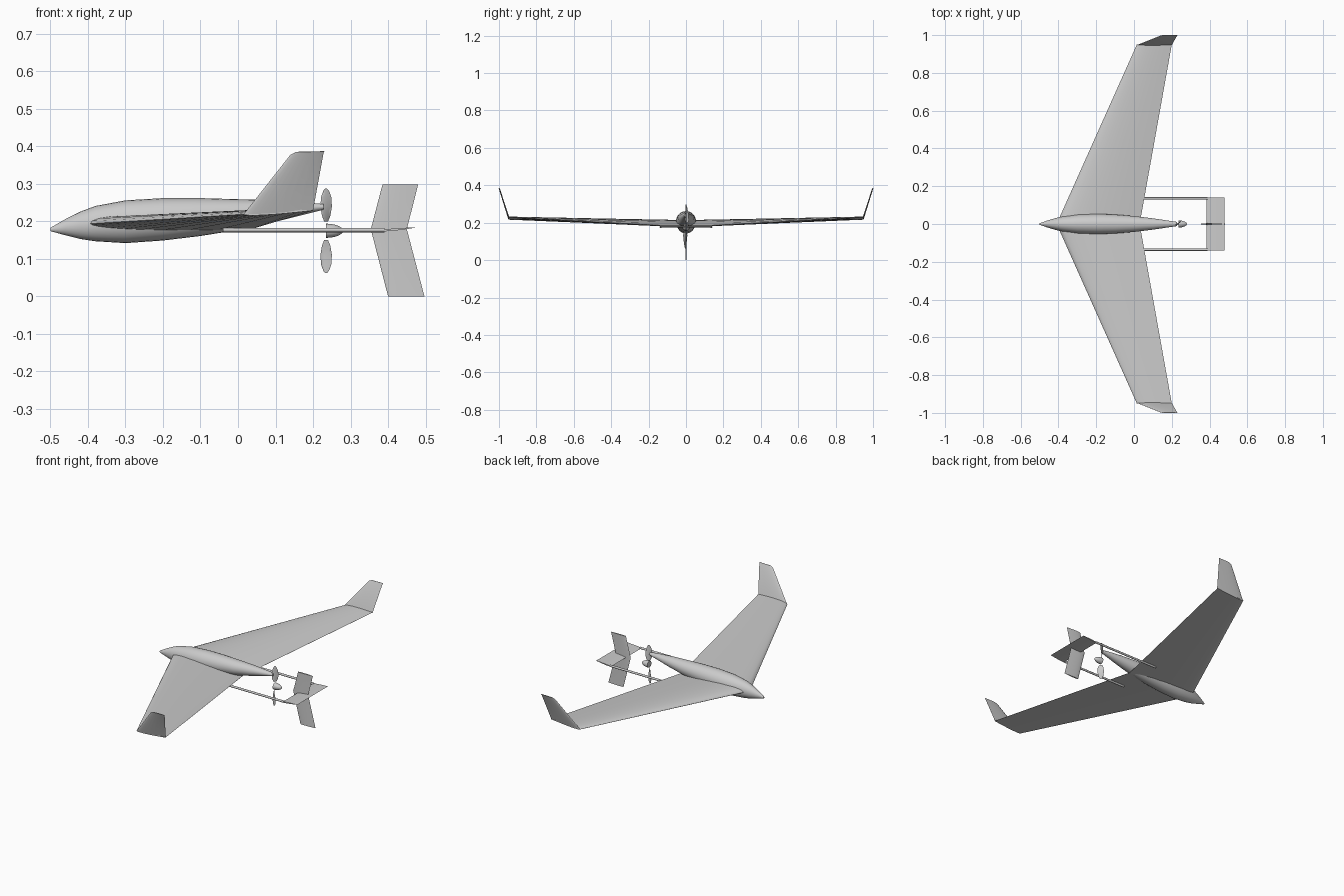
import bpy, bmesh, math
from mathutils import Vector

if "Cube" in bpy.data.objects:
    bpy.data.objects.remove(bpy.data.objects["Cube"])

grey = bpy.data.materials.new("plain grey")
grey.use_nodes = True
colour = (0.6, 0.6, 0.6, 1)
grey.diffuse_color = colour
grey.node_tree.nodes["Principled BSDF"].inputs["Base Color"].default_value = colour


def loft(name, rings, angle=35):
    """Skin a row of equal cross-sections and cap both ends."""
    bm = bmesh.new()
    rows = [[bm.verts.new(p) for p in ring] for ring in rings]
    n = len(rows[0])
    for a, b in zip(rows, rows[1:]):
        for i in range(n):
            j = (i + 1) % n
            bm.faces.new((a[i], a[j], b[j], b[i]))
    bm.faces.new(rows[0])
    bm.faces.new(rows[-1])
    bmesh.ops.recalc_face_normals(bm, faces=bm.faces)
    mesh = bpy.data.meshes.new(name)
    bm.to_mesh(mesh)
    bm.free()
    mesh.materials.append(grey)
    obj = bpy.data.objects.new(name, mesh)
    bpy.context.collection.objects.link(obj)
    bpy.ops.object.select_all(action="DESELECT")
    obj.select_set(True)
    bpy.context.view_layer.objects.active = obj
    bpy.ops.object.shade_smooth_by_angle(angle=math.radians(angle))
    return obj


def oval(x, y, z, ry, rz, n=24):
    """Cross-section of a body lying along x."""
    turn = [2 * math.pi * i / n for i in range(n)]
    return [Vector((x, y + ry * math.cos(t), z + rz * math.sin(t))) for t in turn]


def airfoil(lead, trail, normal, up, down, steps=9):
    """Closed section from leading to trailing edge, with upper and lower bulge."""
    lead, trail, normal = Vector(lead), Vector(trail), Vector(normal).normalized()
    fracs = [(i / steps) ** 2 for i in range(steps + 1)]

    def bulge(f):
        return 2.6 * (0.2969 * math.sqrt(f) - 0.126 * f - 0.3516 * f ** 2
                      + 0.2843 * f ** 3 - 0.1015 * f ** 4) / 0.26
    top = [lead.lerp(trail, f) + normal * up * bulge(f) for f in fracs]
    low = [lead.lerp(trail, f) - normal * down * bulge(f) for f in fracs[1:]]
    return top + low[::-1]


# Fuselage: x, bottom, top, half width
body = [(-0.5, 0.174, 0.183, 0.004), (-0.46, 0.163, 0.206, 0.018),
        (-0.42, 0.153, 0.226, 0.03), (-0.38, 0.147, 0.241, 0.04),
        (-0.3, 0.142, 0.256, 0.051), (-0.2, 0.149, 0.262, 0.054),
        (-0.1, 0.161, 0.262, 0.05), (0, 0.177, 0.259, 0.042),
        (0.1, 0.199, 0.256, 0.03), (0.18, 0.219, 0.251, 0.018),
        (0.228, 0.231, 0.246, 0.011)]
loft("fuselage", [oval(x, 0, (a + b) / 2, w, (b - a) / 2) for x, a, b, w in body])

for side, s in (("left", 1), ("right", -1)):
    # Swept wing with slight dihedral
    loft(side + "_wing", [
        airfoil((-0.41, 0, 0.193), (0.03, 0, 0.178), (0, 0, 1), 0.025, 0.012),
        airfoil((0.015, s * 0.95, 0.219), (0.2, s * 0.95, 0.229), (0, 0, 1), 0.01, 0.005)])
    # Upturned winglet
    out = (0, -s * 0.16, 0.05)
    loft(side + "_winglet", [
        airfoil((0.015, s * 0.947, 0.219), (0.2, s * 0.947, 0.229), out, 0.004, 0.004),
        airfoil((0.14, s * 0.997, 0.378), (0.228, s * 0.997, 0.382), out, 0.003, 0.003),
        airfoil((0.155, s, 0.385), (0.23, s, 0.387), out, 0.002, 0.002)])
    # Boom carrying the tail
    loft(side + "_tail_boom", [oval(x, s * 0.136, 0.177, 0.006, 0.006, 12)
                               for x in (-0.04, 0.39)])

# Tail surfaces
loft("horizontal_tail", [
    airfoil((0.383, y, 0.175), (0.478, y, 0.184), (0, 0, 1), 0.003, 0.003)
    for y in (-0.14, 0.14)])
loft("vertical_fin", [
    airfoil((a, 0, z), (b, 0, z), (0, 1, 0), 0.004, 0.004)
    for a, b, z in ((0.4, 0.497, 0), (0.354, 0.45, 0.179), (0.385, 0.48, 0.298))])

# Spinner behind the fuselage
loft("spinner", [oval(0.235 + 0.045 * math.sin(t), 0, 0.175, 0.019 * math.cos(t),
                      0.019 * math.cos(t), 16)
                 for t in (math.radians(d) for d in (0, 18, 36, 54, 70, 84))])

# Two twisted propeller blades: distance from hub, half width, pitch angle
blade = [(0.024, 0.008, 55), (0.04, 0.016, 45), (0.065, 0.018, 32),
         (0.09, 0.015, 24), (0.107, 0.008, 20), (0.112, 0.003, 20)]
for side, s in (("upper", 1), ("lower", -1)):
    rings = []
    for r, w, pitch in blade:
        c, k = math.cos(math.radians(pitch)), math.sin(math.radians(pitch))
        hub = Vector((0.235, s * 0.004, 0.175 + s * r))
        chord = Vector((c, s * k, 0)) * w
        rings.append(airfoil(hub - chord, hub + chord, (-k, s * c, 0), 0.002, 0.001, 5))
    loft(side + "_propeller_blade", rings, 50)
